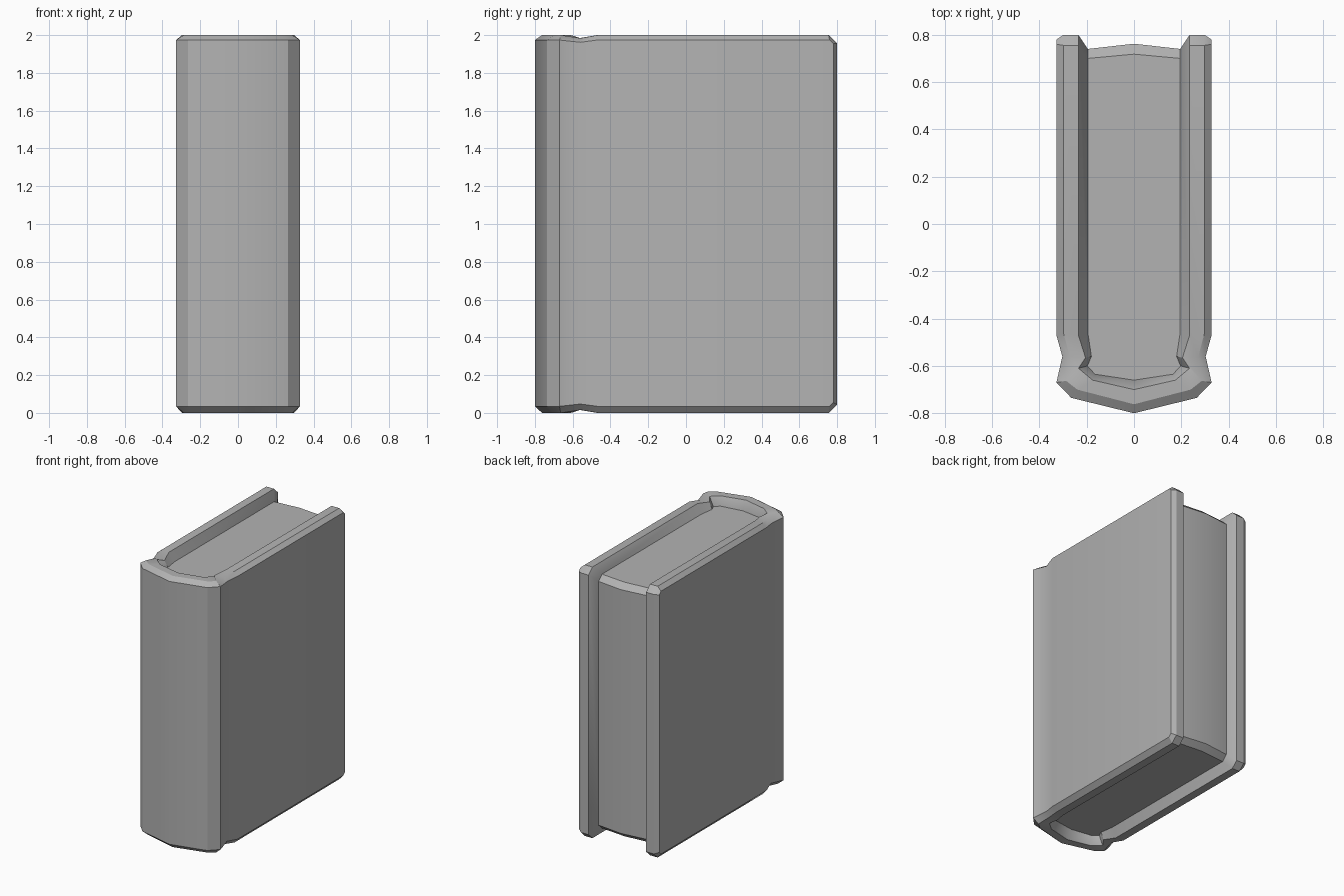
import bpy, bmesh, math

if "Cube" in bpy.data.objects:
    bpy.data.objects.remove(bpy.data.objects["Cube"])

# Half outlines of the rim, from spine centre round to the back corner (x, y)
OUTER = [(0, -.80), (.265, -.735), (.328, -.67), (.303, -.56), (.328, -.47), (.328, .76), (.328, .78)]
RIM_OUT = [(0, -.762), (.24, -.70), (.287, -.663), (.272, -.56), (.297, -.465), (.297, .755), (.297, .80)]
RIM_IN = [(0, -.70), (.175, -.66), (.235, -.61), (.205, -.565), (.235, -.47), (.235, .755), (.235, .80)]
PAGE = [(0, -.66), (.165, -.635), (.197, -.60), (.18, -.56), (.195, -.46), (.195, .70), (.195, .74)]
LOOPS = [OUTER, RIM_OUT, RIM_IN, PAGE]
TOP = [1.974, 2.0, 2.0, 1.937]
BOTTOM = [.035, 0, 0, .063]
DIPS = [.012, .016, .016, 0]      # dip of the rim at the hinge groove
DROP = [.02, .043, .043, .038]    # fall of the rim at the back corner
GROOVE = 3

grey = bpy.data.materials.new("grey")
grey.diffuse_color = (.45, .45, .45, 1)
grey.use_nodes = True
grey.node_tree.nodes["Principled BSDF"].inputs["Base Color"].default_value = grey.diffuse_color


def row(k, z, way):
    """Full mirrored polyline at height z; way is -1 for top, 1 for bottom."""
    pts = []
    for i, (x, y) in enumerate(LOOPS[k]):
        dz = DIPS[k] if i == GROOVE else DROP[k] if i == len(LOOPS[k]) - 1 else 0
        pts.append((x, y, z + way * dz))
    return [(-x, y, h) for x, y, h in reversed(pts[1:])] + pts


def finish(bm, name):
    bmesh.ops.recalc_face_normals(bm, faces=bm.faces)
    me = bpy.data.meshes.new(name)
    bm.to_mesh(me)
    bm.free()
    me.materials.append(grey)
    ob = bpy.data.objects.new(name, me)
    bpy.context.collection.objects.link(ob)
    bpy.ops.object.select_all(action='DESELECT')
    ob.select_set(True)
    bpy.context.view_layer.objects.active = ob
    bpy.ops.object.shade_smooth_by_angle(angle=math.radians(30))


top = [row(k, z, -1) for k, z in enumerate(TOP)]
bottom = [row(k, z, 1) for k, z in enumerate(BOTTOM)]

# Cover: the section ring of eight rows swept around the U, with back edges closed
bm = bmesh.new()
rings = [[bm.verts.new(p) for p in r] for r in top + bottom[::-1]]
n = len(rings[0])
for k in range(8):
    a, b = rings[k], rings[(k + 1) % 8]
    for i in range(n - 1):
        bm.faces.new((a[i], a[i + 1], b[i + 1], b[i]))
for end in (0, -1):
    for k in range(3):
        bm.faces.new((rings[k][end], rings[k + 1][end], rings[6 - k][end], rings[7 - k][end]))
finish(bm, "book_cover")

# Pages: block filling the cover, bevelled and slightly bowed at the back
bm = bmesh.new()
t = [bm.verts.new(p) for p in top[3]]
b = [bm.verts.new(p) for p in bottom[3]]
backs = []
for v, z, way in ((t, TOP[3], -1), (b, BOTTOM[3], 1)):
    inner = bm.verts.new((0, .718, z))
    outer = bm.verts.new((0, .762, z + way * DROP[3]))
    bm.faces.new(v[1:-1] + [inner])
    bm.faces.new((v[0], v[1], inner, outer))
    bm.faces.new((v[-1], outer, inner, v[-2]))
    backs.append(outer)
for i in range(n - 1):
    bm.faces.new((t[i], t[i + 1], b[i + 1], b[i]))
for end in (0, -1):
    bm.faces.new((t[end], backs[0], backs[1], b[end]))
finish(bm, "page_block")
